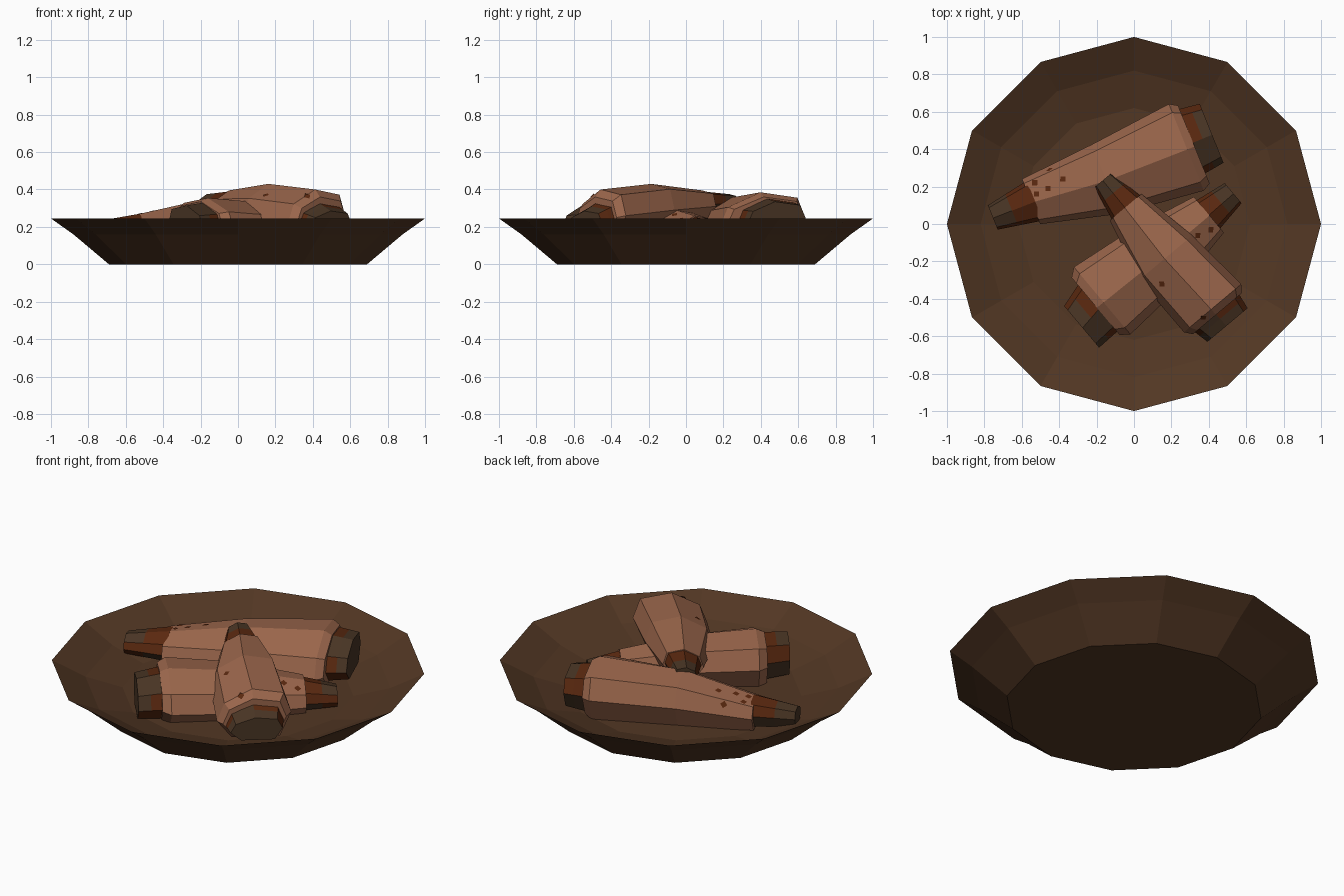
import bpy, bmesh, math
from mathutils import Vector
from mathutils.bvhtree import BVHTree

if "Cube" in bpy.data.objects:
    bpy.data.objects.remove(bpy.data.objects["Cube"])


def material(name, rgb):
    m = bpy.data.materials.new(name)
    m.diffuse_color = (*rgb, 1)
    m.use_nodes = True
    m.node_tree.nodes["Principled BSDF"].inputs["Base Color"].default_value = m.diffuse_color
    return m


PLATE = material("dark wood", (0.085, 0.038, 0.017))
MEAT = material("roast brown", (0.33, 0.135, 0.072))
CRUST = material("charred brown", (0.068, 0.036, 0.018))
RUST = material("rust red", (0.105, 0.022, 0.005))


def finish(bm, name, mats):
    bmesh.ops.recalc_face_normals(bm, faces=bm.faces)
    me = bpy.data.meshes.new(name)
    bm.to_mesh(me)
    bm.free()
    for m in mats:
        me.materials.append(m)
    ob = bpy.data.objects.new(name, me)
    bpy.context.collection.objects.link(ob)
    return ob


def loft(bm, rings):
    """Bridge closed rings of points, cap both ends; returns bands of faces."""
    vs = [[bm.verts.new(p) for p in r] for r in rings]
    n = len(vs[0])
    bands = [[bm.faces.new((a[i], a[(i + 1) % n], b[(i + 1) % n], b[i]))
              for i in range(n)] for a, b in zip(vs, vs[1:])]
    bm.faces.new(vs[0])
    bm.faces.new(vs[-1])
    return bands


# Twelve-sided shallow plate: underside, rim, then hollow inside
bm = bmesh.new()
profile = [(0.69, 0), (0.88, 0.16), (1, 0.245), (0.82, 0.155), (0.62, 0.1)]
loft(bm, [[(r * math.cos(i * math.pi / 6), r * math.sin(i * math.pi / 6), z)
           for i in range(12)] for r, z in profile])
finish(bm, "plate", [PLATE])

# Faceted cross-section of a joint (across, up)
SECTION = [(1, 0), (0.8, 0.8), (-0.05, 1), (-0.8, 0.45),
           (-1, -0.3), (-0.6, -1), (0.7, -1)]


def rings(stations, angle, flip):
    """Stations are (x, y, z, half width, half height)."""
    a = math.radians(angle)
    across = Vector((-math.sin(a), math.cos(a), 0)) * flip
    return [[Vector((x, y, z)) + across * u * w + Vector((0, 0, v * h))
             for u, v in SECTION] for x, y, z, w, h in stations]


def mix(a, b, t):
    return tuple(p + (q - p) * t for p, q in zip(a, b))


def stub(name, root, tip, split, angle, flip, rust):
    bm = bmesh.new()
    end = mix(root, tip, 1.0)
    bands = loft(bm, rings([root, mix(root, tip, split), end], angle, flip))
    for b, band in enumerate(bands):
        for i, f in enumerate(band):
            f.material_index = int(i in rust[b])
    finish(bm, name, [CRUST, RUST])


def joint(name, angle, flip, small, meat, big, spots):
    # Meat body
    bm = bmesh.new()
    loft(bm, rings(meat, angle, flip))
    bmesh.ops.recalc_face_normals(bm, faces=bm.faces)
    tree = BVHTree.FromBMesh(bm)
    finish(bm, name + "_meat", [MEAT])
    # Charred ends with rust-red patches
    stub(name + "_narrow_end", *small, 0.55, angle, flip, [(0, 1, 2, 3, 5), (3, 4)])
    stub(name + "_wide_end", *big, 0.62, angle, flip, [(0, 1, 3, 4), (0, 4)])
    # Small scorched spots lying on the meat
    bm = bmesh.new()
    for x, y in spots:
        p, n, _, _ = tree.ray_cast(Vector((x, y, 2)), Vector((0, 0, -1)))
        if p is None:
            continue
        s = n.cross(Vector((0, 1, 0))).normalized()
        t = n.cross(s)
        bm.faces.new([bm.verts.new(p + n * 0.003 + (s * i + t * j) * 0.014)
                      for i, j in ((-1, -1), (1, -1), (1, 1), (-1, 1))])
    if bm.faces:
        finish(bm, name + "_spots", [RUST])
    else:
        bm.free()


joint("back_joint", 22, 1,
      ((-0.53, 0.125, 0.195, 0.115, 0.075), (-0.755, 0.035, 0.18, 0.07, 0.05)),
      [(-0.55, 0.12, 0.185, 0.13, 0.08), (-0.15, 0.24, 0.22, 0.2, 0.135),
       (0.28, 0.41, 0.24, 0.25, 0.145), (0.32, 0.425, 0.24, 0.225, 0.12)],
      ((0.28, 0.43, 0.24, 0.19, 0.115), (0.415, 0.485, 0.24, 0.17, 0.095)),
      [(-0.53, 0.22), (-0.45, 0.29), (-0.38, 0.24), (-0.46, 0.19), (-0.52, 0.16)])

joint("top_joint", -50, 1,
      ((-0.04, 0.085, 0.32, 0.1, 0.07), (-0.165, 0.235, 0.33, 0.06, 0.045)),
      [(-0.045, 0.09, 0.31, 0.11, 0.085), (0.17, -0.18, 0.29, 0.185, 0.14),
       (0.42, -0.45, 0.26, 0.2, 0.14), (0.445, -0.48, 0.25, 0.17, 0.11)],
      ((0.41, -0.44, 0.24, 0.165, 0.11), (0.5, -0.54, 0.22, 0.14, 0.065)),
      [(0.15, -0.32), (0.37, -0.5)])

joint("lower_joint", 220, -1,
      ((0.39, 0.045, 0.18, 0.1, 0.075), (0.53, 0.165, 0.16, 0.07, 0.05)),
      [(0.4, 0.05, 0.175, 0.125, 0.085), (0.12, -0.18, 0.2, 0.2, 0.13),
       (-0.17, -0.41, 0.22, 0.235, 0.135), (-0.205, -0.44, 0.22, 0.2, 0.115)],
      ((-0.16, -0.41, 0.22, 0.17, 0.115), (-0.28, -0.55, 0.215, 0.145, 0.1)),
      [(0.34, -0.06), (0.41, -0.03)])
